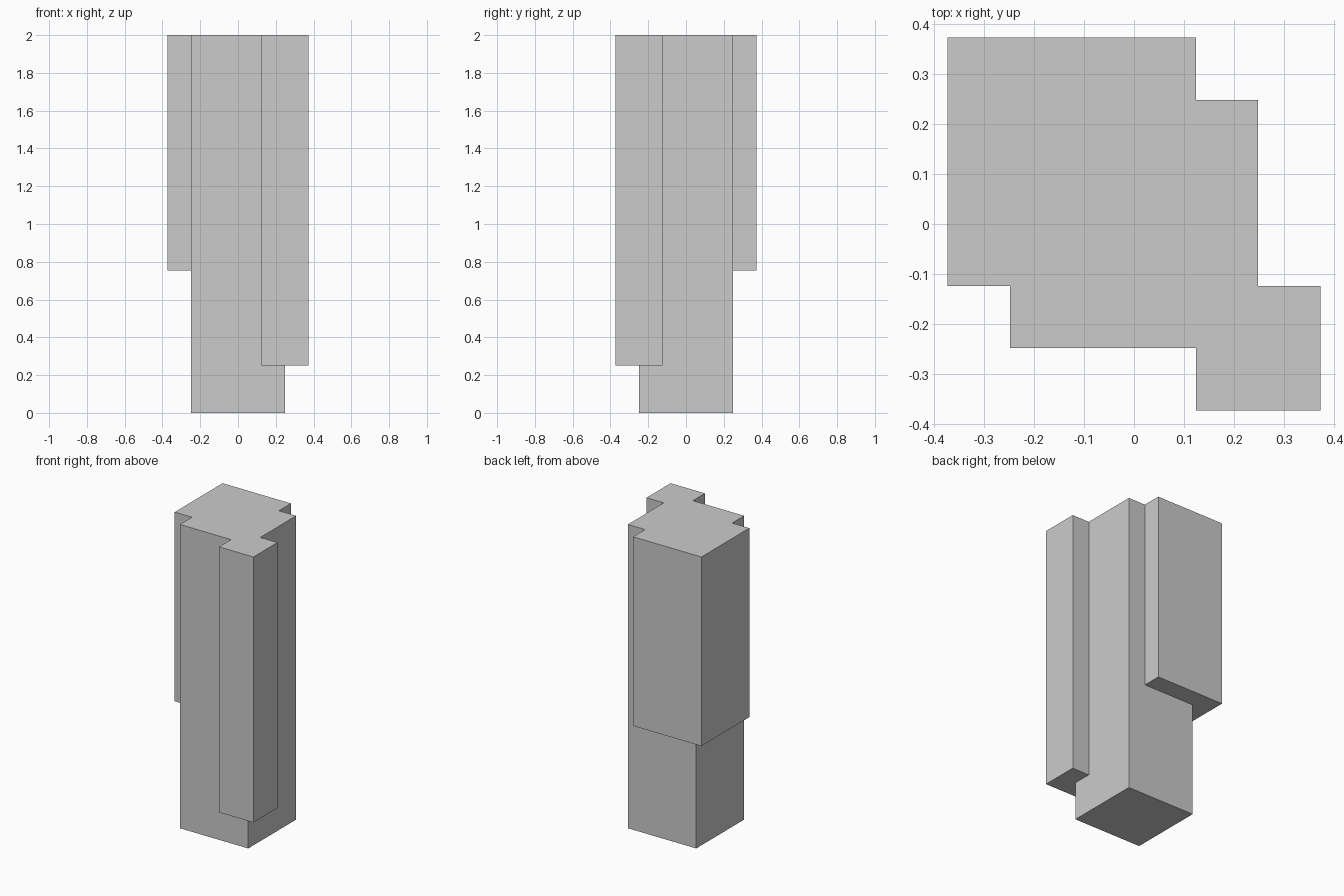
import bpy

if "Cube" in bpy.data.objects:
    bpy.data.objects.remove(bpy.data.objects["Cube"])

TOP = 2.0


def block(name, x0, x1, y0, y1, z0):
    """Square post from height z0 up to the shared flat top."""
    bpy.ops.mesh.primitive_cube_add(size=1)
    ob = bpy.context.object
    ob.name = name
    ob.scale = (x1 - x0, y1 - y0, TOP - z0)
    ob.location = ((x0 + x1) / 2, (y0 + y1) / 2, (z0 + TOP) / 2)
    bpy.ops.object.transform_apply(location=True, rotation=False, scale=True)
    return ob


# Main column standing on the ground
column = block("column", -0.249, 0.249, -0.249, 0.249, 0.0)

# Wide corner block at the back left, narrow corner post at the front right
corners = [
    block("back_left_block", -0.374, 0.124, -0.124, 0.374, 0.755),
    block("front_right_post", 0.124, 0.374, -0.374, -0.124, 0.252),
]

# Merge everything into one solid with a single flat top
for part in corners:
    mod = column.modifiers.new(part.name, 'BOOLEAN')
    mod.operation = 'UNION'
    mod.solver = 'EXACT'
    mod.object = part
    part.hide_render = True
    part.display_type = 'WIRE'
